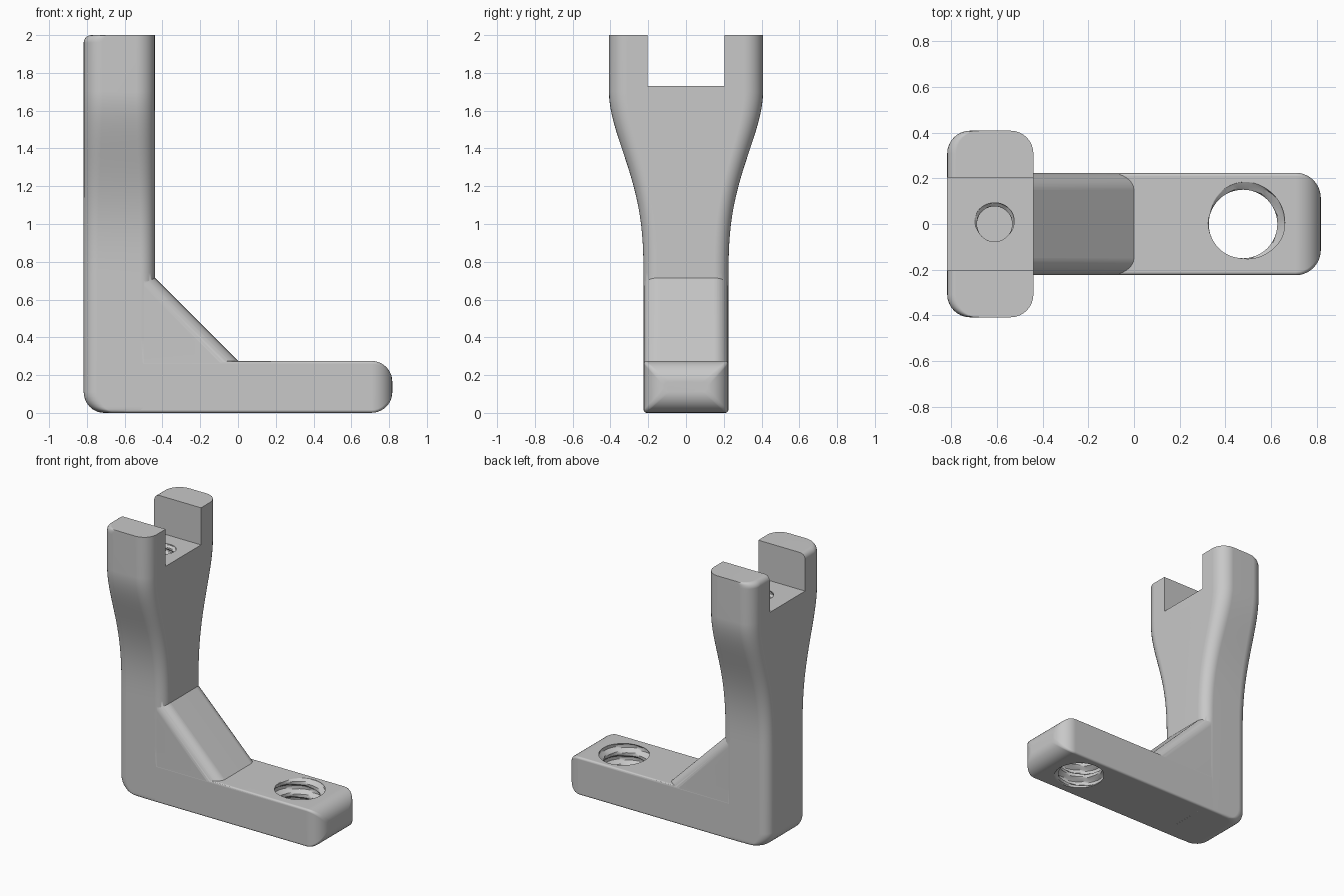
import bpy, bmesh
from math import sin, cos, pi, sqrt

cube = bpy.data.objects.get("Cube")
if cube:
    bpy.data.objects.remove(cube, do_unlink=True)

grey = bpy.data.materials.new("plain_grey")
grey.use_nodes = True
grey.diffuse_color = (0.58, 0.58, 0.58, 1)
grey.node_tree.nodes["Principled BSDF"].inputs["Base Color"].default_value = (0.58, 0.58, 0.58, 1)


def loft(name, rings):
    """Closed solid through equal-length rings of points."""
    bm = bmesh.new()
    loops = [[bm.verts.new(p) for p in ring] for ring in rings]
    n = len(loops[0])
    for a, b in zip(loops, loops[1:]):
        for i in range(n):
            j = (i + 1) % n
            bm.faces.new((a[i], a[j], b[j], b[i]))
    bm.faces.new(loops[0][::-1])
    bm.faces.new(loops[-1])
    bmesh.ops.recalc_face_normals(bm, faces=bm.faces)
    mesh = bpy.data.meshes.new(name)
    bm.to_mesh(mesh)
    bm.free()
    mesh.materials.append(grey)
    ob = bpy.data.objects.new(name, mesh)
    bpy.context.collection.objects.link(ob)
    return ob


def rounded_rect(u0, u1, v0, v1, r, steps=8):
    corners = ((u1 - r, v1 - r), (u0 + r, v1 - r), (u0 + r, v0 + r), (u1 - r, v0 + r))
    return [(cu + r * cos(a), cv + r * sin(a))
            for k, (cu, cv) in enumerate(corners)
            for a in [(k + s / steps) * pi / 2 for s in range(steps + 1)]]


def inset(r, d):
    """Inward step of a round of radius r, at distance d from the end."""
    d = min(max(d, 0), r)
    return r - sqrt(r * r - (r - d) ** 2)


def arc_stops(r, steps=8):
    return [r * (1 - cos(i / steps * pi / 2)) for i in range(steps + 1)]


def combine(target, other, operation):
    """Boolean with the first solver that gives a changed, full-height solid."""
    before = len(target.data.polygons)
    mod = target.modifiers.new(operation.lower(), 'BOOLEAN')
    mod.operation, mod.object = operation, other
    for solver in ('MANIFOLD', 'EXACT'):
        mod.solver = solver
        result = target.evaluated_get(bpy.context.evaluated_depsgraph_get()).data
        top = max((v.co.z for v in result.vertices), default=0)
        if len(result.polygons) != before and top > 1.99:
            break
    bpy.context.view_layer.objects.active = target
    bpy.ops.object.modifier_apply(modifier=mod.name)
    bpy.data.objects.remove(other, do_unlink=True)


# Upright column, flaring towards the fork
def column_ring(z):
    t = min(max(z - 0.7, 0), 1) ** 1.5
    flare = t * t * (3 - 2 * t)
    w = 0.225 + 0.183 * flare - inset(0.02, z)
    x0 = -0.817 + inset(0.11, z) + inset(0.04, 2 - z)
    return [(x, y, z) for x, y in rounded_rect(x0, -0.44, -w, w, 0.075 + 0.025 * flare)]


heights = arc_stops(0.02, 4) + arc_stops(0.11)[4:]
heights += [0.4, 0.6] + [0.7 + i / 24 for i in range(25)]
heights += [2 - d for d in reversed(arc_stops(0.04, 5))]
bracket = loft("bracket", [column_ring(z) for z in heights])


# Foot with a rounded toe
def foot_ring(x):
    s = inset(0.11, 0.817 - x)
    w = 0.224 - s
    return [(x, y, z) for y, z in rounded_rect(-w, w, 0.0005 + s, 0.275 - s, 0.015 + 0.1 * s)]


foot = loft("foot", [foot_ring(x) for x in [-0.6] + [0.817 - d for d in reversed(arc_stops(0.11, 10))]])
combine(bracket, foot, 'UNION')


# Sloping gusset with rounded upper edges
def gusset_ring(x):
    w, r, top = 0.223, 0.075, 0.275 - x
    arc = [(w - r + r * cos(i * pi / 16), r * (sin(i * pi / 16) - 1) * sqrt(2)) for i in range(9)]
    side = [(x, y, top + d) for y, d in arc]
    return [(x, w, 0.04)] + side + [(x, -y, z) for _, y, z in reversed(side)] + [(x, -w, 0.04)]


combine(bracket, loft("gusset", [gusset_ring(-0.6), gusset_ring(0.09)]), 'UNION')

# Fork slot
slot = loft("slot", [[(x, y, z) for y, z in ((-0.203, 1.73), (0.203, 1.73), (0.203, 2.2), (-0.203, 2.2))]
                     for x in (-1.2, 0)])
combine(bracket, slot, 'DIFFERENCE')


# Threaded holes
def threaded_hole(name, cx, z0, z1, surface, r, depth, pitch, start):
    rings, segs = [], 48
    count = int((z1 - z0) / pitch * 8)
    for k in range(count + 1):
        z = z0 + (z1 - z0) * k / count
        ring = []
        for i in range(segs):
            a = 2 * pi * i / segs
            wave = cos(2 * pi * (z - surface) / pitch - a + start)
            rad = r + depth * min(max(0.5 + 0.8 * wave, 0), 1)
            ring.append((cx + rad * cos(a), rad * sin(a), z))
        rings.append(ring)
    return loft(name, rings)


combine(bracket, threaded_hole("foot_hole", 0.477, -0.05, 0.33, 0.275, 0.15, 0.035, 0.09, pi / 4), 'DIFFERENCE')
combine(bracket, threaded_hole("fork_hole", -0.61, 1.3, 1.78, 1.73, 0.077, 0.016, 0.05, pi / 2), 'DIFFERENCE')

# Smooth rounds, crisp edges
for ob in bpy.context.selected_objects:
    ob.select_set(False)
bracket.select_set(True)
bpy.context.view_layer.objects.active = bracket
bpy.ops.object.shade_smooth_by_angle(angle=pi / 6)
normals = bracket.modifiers.new("even_normals", 'WEIGHTED_NORMAL')
normals.keep_sharp = True
